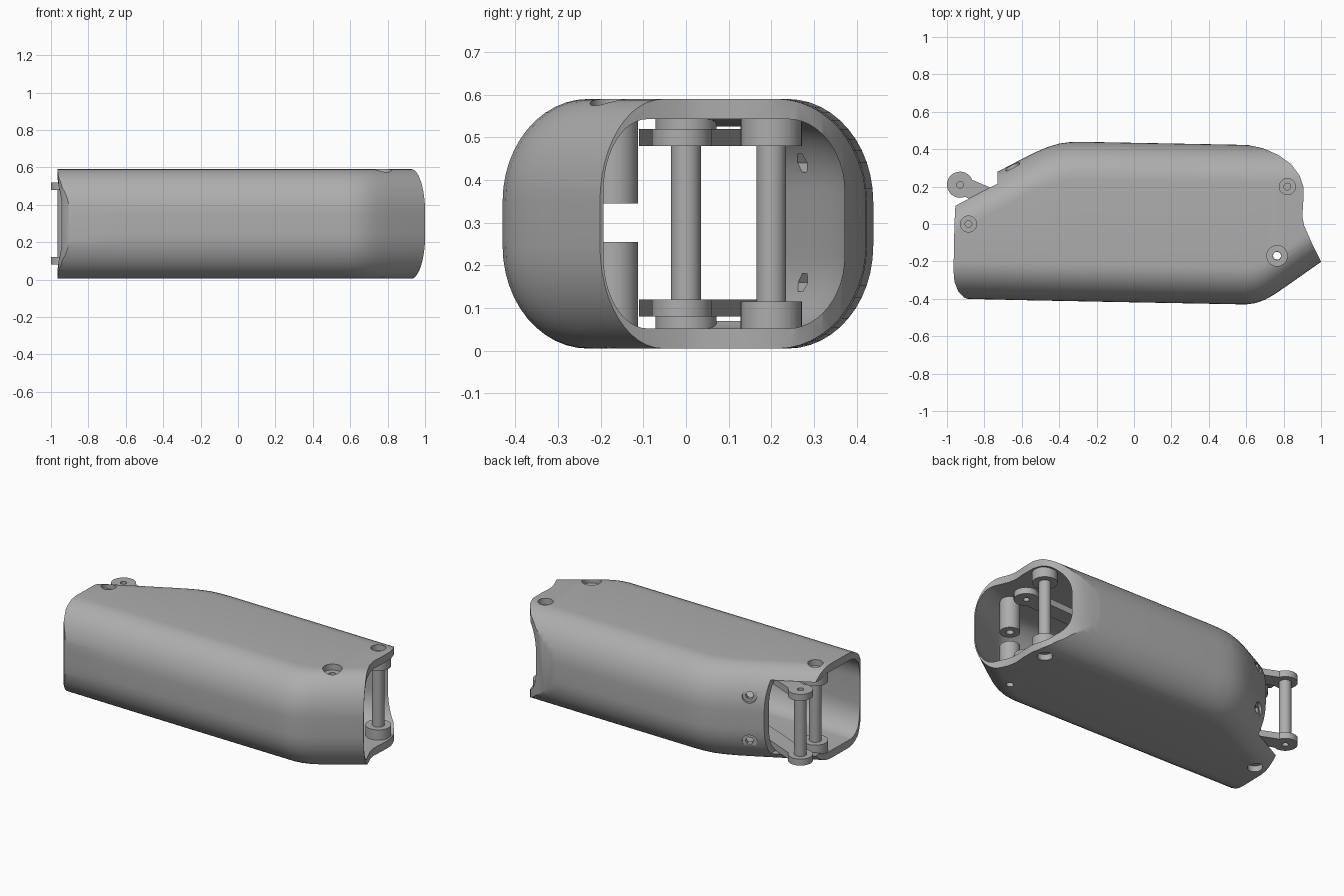
import bpy, bmesh
from math import sin, cos, pi, atan2
from mathutils import Vector, Matrix

cube = bpy.data.objects.get("Cube")
if cube:
    bpy.data.objects.remove(cube, do_unlink=True)

GREY = (0.42, 0.42, 0.42, 1)
mat = bpy.data.materials.new("plain grey")
mat.use_nodes = True
mat.diffuse_color = GREY
bsdf = next(n for n in mat.node_tree.nodes if n.type == 'BSDF_PRINCIPLED')
bsdf.inputs["Base Color"].default_value = GREY

MID = 0.2975  # height of the horizontal symmetry plane


def finish(name, bm):
    bmesh.ops.recalc_face_normals(bm, faces=bm.faces)
    me = bpy.data.meshes.new(name)
    bm.to_mesh(me)
    bm.free()
    me.materials.append(mat)
    ob = bpy.data.objects.new(name, me)
    bpy.context.collection.objects.link(ob)
    return ob


def prism(name, pts, z0, z1):
    """Vertical extrusion of a plan outline."""
    bm = bmesh.new()
    low = [bm.verts.new((x, y, z0)) for x, y in pts]
    face = bm.faces.new(low)
    ext = bmesh.ops.extrude_face_region(bm, geom=[face])
    verts = [v for v in ext["geom"] if isinstance(v, bmesh.types.BMVert)]
    bmesh.ops.translate(bm, verts=verts, vec=(0, 0, z1 - z0))
    return finish(name, bm)


def cylinder(name, xy, r, z0, z1, sides=32):
    pts = [(xy[0] + r * cos(2 * pi * i / sides), xy[1] + r * sin(2 * pi * i / sides))
           for i in range(sides)]
    return prism(name, pts, z0, z1)


def select(ob):
    bpy.ops.object.select_all(action='DESELECT')
    ob.select_set(True)
    bpy.context.view_layer.objects.active = ob


def cut(ob, cutter):
    select(ob)
    mod = ob.modifiers.new("cut", 'BOOLEAN')
    mod.operation, mod.solver, mod.object = 'DIFFERENCE', 'EXACT', cutter
    bpy.ops.object.modifier_apply(modifier=mod.name)
    bpy.data.objects.remove(cutter, do_unlink=True)


def smooth(ob):
    select(ob)
    bpy.ops.object.shade_smooth_by_angle(angle=0.6)


# Shell stations: x, front y, back y
STATIONS = [(-1.1, -.397, .085), (-.9, -.4, .19), (-.6, -.407, .347), (-.52, -.409, .387),
            (-.46, -.41, .412), (-.4, -.411, .43), (-.34, -.412, .438), (-.26, -.414, .439),
            (.54, -.429, .424), (.6, -.43, .422), (.65, -.423, .421), (.7, -.405, .42),
            (.75, -.377, .419), (.81, -.336, .418), (1.1, -.132, .41)]


def loft(name, inset, rx, rz, stretch):
    """Rounded-rectangle tube through the stations."""
    bm = bmesh.new()
    rings = []
    half = 0.2925 - inset
    for x, y0, y1 in STATIONS:
        x = x * stretch if abs(x) > 1 else x
        y0, y1 = y0 + inset, y1 - inset
        ring = []
        for k, (cy, cz) in enumerate([(y1 - rx, half - rz), (y0 + rx, half - rz),
                                      (y0 + rx, rz - half), (y1 - rx, rz - half)]):
            for i in range(13):
                a = (k + i / 12) * pi / 2
                ring.append(bm.verts.new((x, cy + rx * cos(a), MID + cz + rz * sin(a))))
        rings.append(ring)
    n = len(rings[0])
    for a, b in zip(rings, rings[1:]):
        for i in range(n):
            bm.faces.new((a[i], a[(i + 1) % n], b[(i + 1) % n], b[i]))
    bm.faces.new(rings[0])
    bm.faces.new(rings[-1])
    return finish(name, bm)


# Hollow housing, trimmed at both ends by vertical curved cuts
shell = loft("housing_shell", 0, .2, .24, 1)
cut(shell, loft("cavity", .047, .13, .17, 1.1))
cut(shell, prism("end_cut", [
    (1.04, -.29), (1.0, -.2), (.95, -.1), (.91, -.01), (.9, .04), (.905, .12), (.905, .2),
    (.885, .26), (.84, .32), (.77, .37), (.69, .405), (.6, .424), (.6, .6), (1.3, .6),
    (1.3, -.29)], -.2, .8))
cut(shell, prism("end_cut", [
    (-.86, -.6), (-.86, -.41), (-.905, -.395), (-.94, -.36), (-.96, -.31), (-.965, -.25),
    (-.96, 0), (-.955, .1), (-.94, .15), (-.9, .19), (-.85, .23), (-.85, .5), (-1.3, .5),
    (-1.3, -.6)], -.2, .8))

# Side window beside the linkage
cut(shell, prism("window", [(-1.2, .05), (-.73, .05), (-.73, .5), (-1.2, .5)], .07, .525))

# Recessed pin holes through the top and bottom walls
POSTS = {"rear_post": (-.885, 0), "front_post": (.82, .2)}
BOSS = (.765, -.17)
for xy in POSTS.values():
    for z0, z1 in ((-.1, .1), (.5, .7)):
        cut(shell, cylinder("pin_hole", xy, .043, z0, z1))
cut(shell, cylinder("pin_hole", BOSS, .055, .5, .7))
cut(shell, cylinder("pin_hole", BOSS, .021, -.1, .1))

# Countersunk screw holes in the slanted wall
normal = Vector((-.465, .885, 0)).normalized()
turn = normal.to_track_quat('Z', 'Y').to_matrix().to_4x4()
for z in (.16, .44):
    place = Matrix.Translation((-.655, .318, z)) @ turn
    for r, z0, z1, sides in ((.042, -.02, .2, 32), (.024, -.12, .1, 6)):
        hole = cylinder("screw_hole", (0, 0), r, z0, z1, sides)
        hole.data.transform(place)
        cut(shell, hole)
smooth(shell)

# Posts: rod between two drilled end collars
for name, xy in POSTS.items():
    smooth(cylinder(name + "_rod", xy, .035, .11, .485))
    for tag, z0, z1 in (("lower", .042, .115), ("upper", .48, .553)):
        collar = cylinder(f"{name}_{tag}_collar", xy, .072, z0, z1)
        cut(collar, cylinder("bore", xy, .018, z0 - .1, z1 + .1))
        smooth(collar)

# Split screw boss
for tag, z0, z1 in (("lower", .042, .255), ("upper", .345, .553)):
    boss = cylinder(f"{tag}_boss", BOSS, .058, z0, z1)
    cut(boss, cylinder("bore", BOSS, .022, z0 - .1, z1 + .1))
    smooth(boss)

# Bent linkage bars with rounded, drilled ends
TIP, ELBOW, LUG = Vector((-.93, .21)), Vector((-.3, -.06)), Vector((.78, -.01))


def end_arc(centre, toward, r):
    d = toward - centre
    a0 = atan2(d.y, d.x)
    return [(centre.x + r * cos(a0 + t), centre.y + r * sin(a0 + t))
            for t in (pi * (.25 + 1.5 * i / 24) for i in range(25))]


outline = (end_arc(TIP, ELBOW, .07) + [(ELBOW.x - .01, ELBOW.y - .05)]
           + end_arc(LUG, ELBOW, .07) + [(ELBOW.x + .01, ELBOW.y + .05)])
for tag, z0 in (("lower", .08), ("upper", .48)):
    bar = prism(f"{tag}_link_bar", outline, z0, z0 + .04)
    for c in (TIP, LUG):
        cut(bar, cylinder("bore", c, .018, z0 - .1, z0 + .14))
    smooth(bar)
smooth(cylinder("link_rod", TIP, .035, .118, .482))
